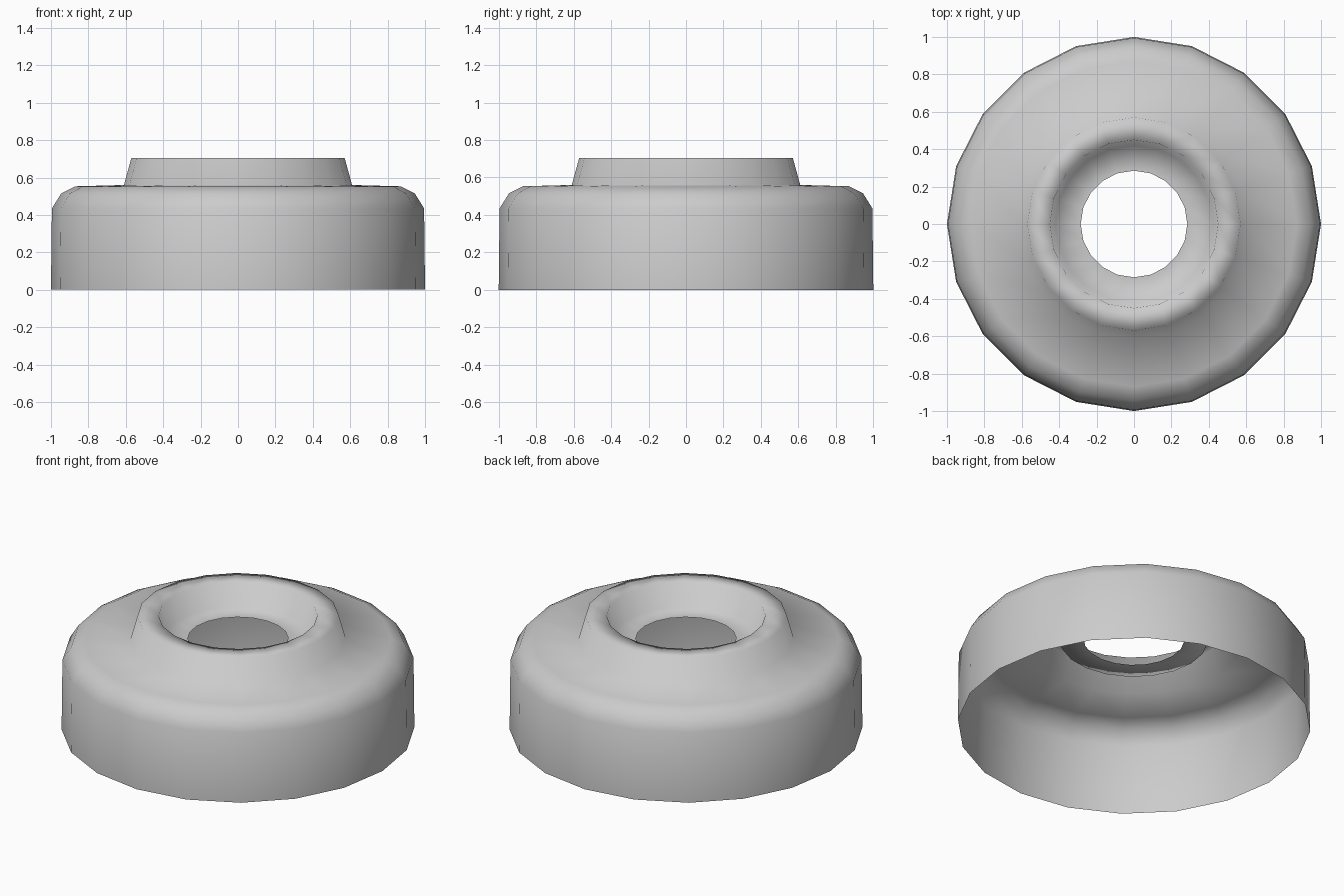
import bpy
import bmesh
import math
from mathutils import Vector

cube = bpy.data.objects.get("Cube")
if cube:
    bpy.data.objects.remove(cube, do_unlink=True)

SIDES = 20

# Plain grey material
grey = bpy.data.materials.new("plain grey")
grey.use_nodes = True
colour = (0.6, 0.6, 0.6, 1)
grey.diffuse_color = colour
grey.node_tree.nodes["Principled BSDF"].inputs["Base Color"].default_value = colour


def lathe(name, profile, material):
    """Spin an open (radius, height) profile around z into a thin shell."""
    bm = bmesh.new()
    verts = [bm.verts.new((r, 0, z)) for r, z in profile]
    edges = [bm.edges.new(pair) for pair in zip(verts, verts[1:])]
    bmesh.ops.spin(bm, geom=verts + edges, cent=(0, 0, 0), axis=(0, 0, 1),
                   angle=math.tau, steps=SIDES, use_merge=True)
    bmesh.ops.remove_doubles(bm, verts=bm.verts, dist=0.0001)
    bmesh.ops.recalc_face_normals(bm, faces=bm.faces)
    # The outer wall must face away from the axis
    wall = max(bm.faces, key=lambda f: f.calc_center_median().xy.length)
    if wall.normal.dot(Vector((*wall.calc_center_median().xy, 0))) < 0:
        bmesh.ops.reverse_faces(bm, faces=bm.faces)
    for face in bm.faces:
        face.smooth = True
    mesh = bpy.data.meshes.new(name)
    bm.to_mesh(mesh)
    bm.free()
    mesh.materials.append(material)
    obj = bpy.data.objects.new(name, mesh)
    bpy.context.collection.objects.link(obj)
    return obj


# Open-bottomed cap: wall, rounded shoulder, raised collar, recessed floor with hole
lathe("round_cap", [
    (1.0, 0), (0.995, 0.435), (0.945, 0.515), (0.87, 0.553),
    (0.61, 0.56), (0.57, 0.705), (0.45, 0.705),
    (0.42, 0.562), (0.285, 0.562),
], grey)
